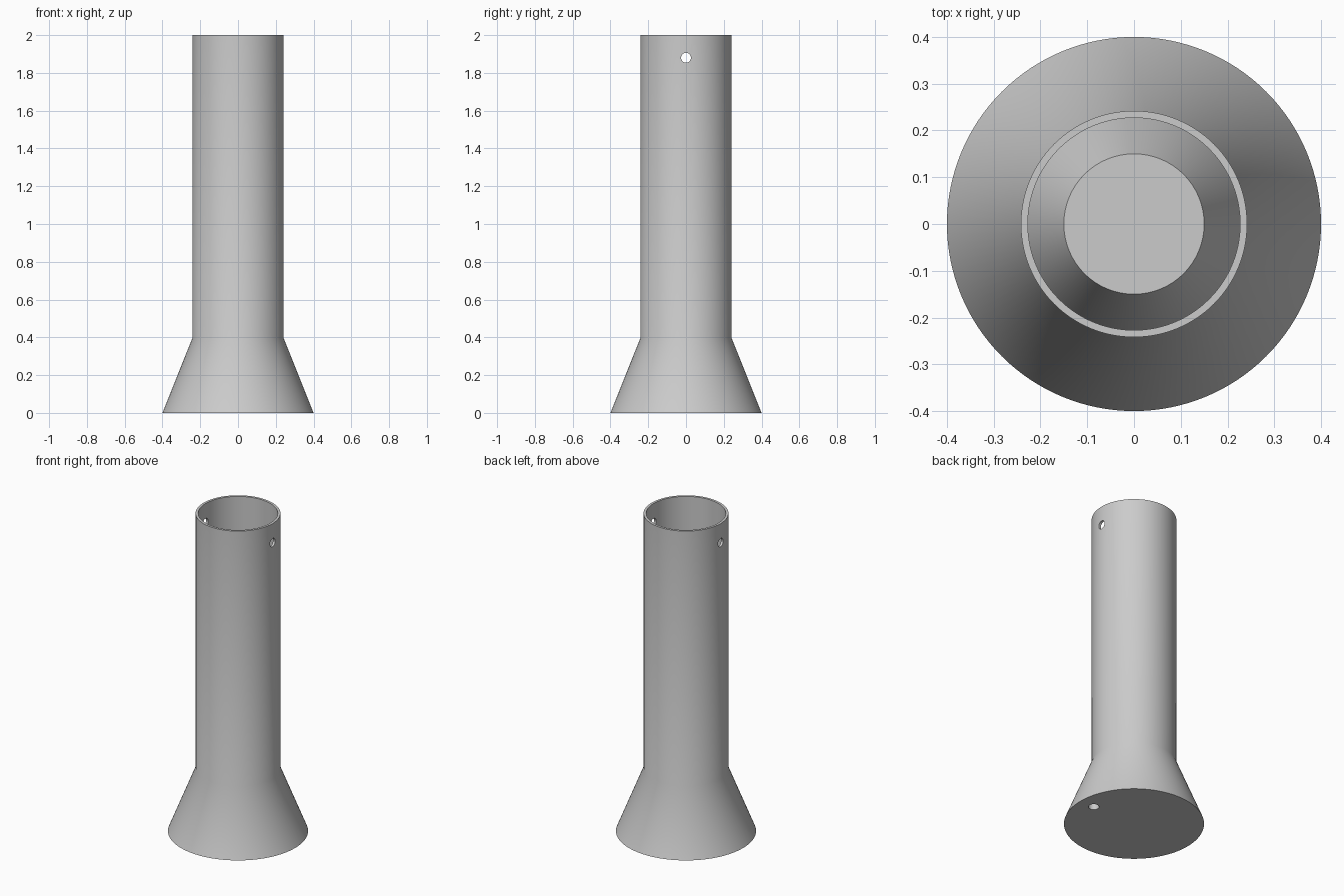
import bpy
import bmesh
import math
from mathutils import Vector

cube = bpy.data.objects.get("Cube")
if cube:
    bpy.data.objects.remove(cube, do_unlink=True)

SIDES = 128
OUTER, INNER = 0.242, 0.227

# Single plain grey
grey = bpy.data.materials.new("plain grey")
grey.use_nodes = True
colour = (0.6, 0.6, 0.6, 1)
grey.diffuse_color = colour
grey.node_tree.nodes["Principled BSDF"].inputs["Base Color"].default_value = colour


def lathe(name, profile):
    """Revolve (radius, height) points around z into a closed solid."""
    bm = bmesh.new()
    verts = [bm.verts.new((r, 0, z)) for r, z in profile]
    edges = [bm.edges.new(pair) for pair in zip(verts, verts[1:])]
    bmesh.ops.spin(bm, geom=verts + edges, cent=Vector(), axis=Vector((0, 0, 1)),
                   angle=math.tau, steps=SIDES)
    bmesh.ops.remove_doubles(bm, verts=bm.verts[:], dist=0.0001)
    # Merge the fans on the axis into flat discs
    flat = [e for e in bm.edges if any(v.co.xy.length < 0.001 for v in e.verts)]
    bmesh.ops.dissolve_edges(bm, edges=flat, use_verts=True)
    bmesh.ops.recalc_face_normals(bm, faces=bm.faces[:])
    mesh = bpy.data.meshes.new(name)
    bm.to_mesh(mesh)
    bm.free()
    mesh.materials.append(grey)
    obj = bpy.data.objects.new(name, mesh)
    bpy.context.collection.objects.link(obj)
    return obj


def drill(target, radius, length, location, rotation=(0, 0, 0)):
    """Cut a round hole through the target."""
    bpy.ops.mesh.primitive_cylinder_add(vertices=32, radius=radius, depth=length,
                                        location=location, rotation=rotation)
    cutter = bpy.context.object
    cutter.name = "hole_cutter"
    cutter.hide_render = True
    cutter.data.materials.append(grey)
    mod = target.modifiers.new("hole", 'BOOLEAN')
    mod.operation = 'DIFFERENCE'
    mod.solver = 'EXACT'
    mod.object = cutter
    bpy.ops.object.select_all(action='DESELECT')
    target.select_set(True)
    bpy.context.view_layer.objects.active = target
    bpy.ops.object.modifier_apply(modifier=mod.name)
    bpy.data.objects.remove(cutter, do_unlink=True)


# Thin tube on a flared foot whose cone carries on up inside the tube
body = lathe("flared_tube", [
    (0, 0), (0.4, 0), (OUTER, 0.395), (OUTER, 2), (INNER, 2),
    (INNER, 0.433), (0.15, 0.63), (0, 0.63),
])

# Cross hole near the rim, and blind hole in the underside
drill(body, 0.026, 1, (0, 0, 1.88), (0, math.pi / 2, 0))
drill(body, 0.031, 0.2, (0.3, 0, 0))

bpy.ops.object.select_all(action='DESELECT')
body.select_set(True)
bpy.context.view_layer.objects.active = body
bpy.ops.object.shade_smooth_by_angle(angle=math.radians(30))
